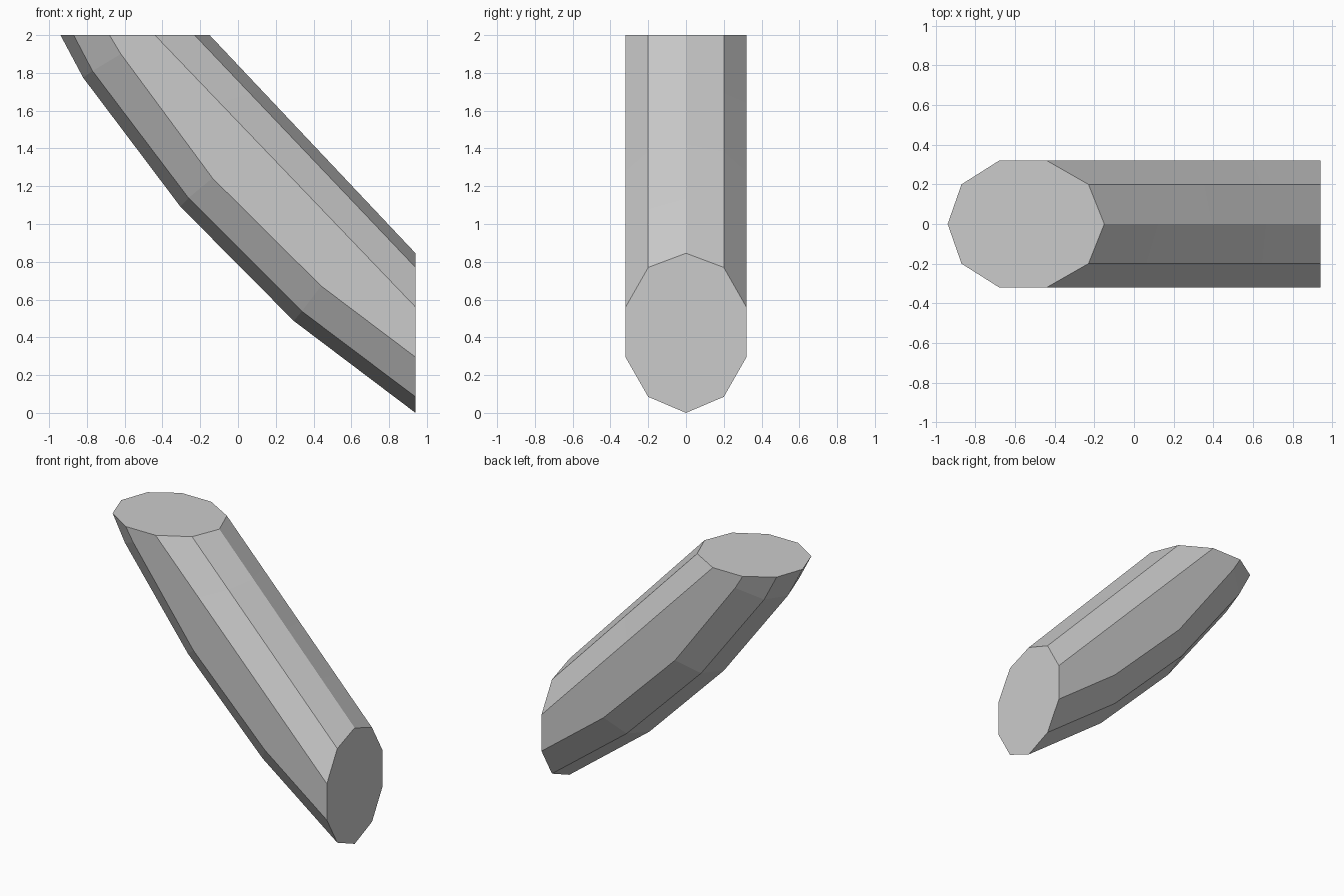
import bpy
import bmesh
from mathutils import Vector

cube = bpy.data.objects.get("Cube")
if cube:
    bpy.data.objects.remove(cube, do_unlink=True)

# Plain grey finish
grey = bpy.data.materials.new("plain_grey")
grey.use_nodes = True
color = (0.6, 0.6, 0.6, 1)
grey.diffuse_color = color
grey.node_tree.nodes["Principled BSDF"].inputs["Base Color"].default_value = color

CENTER, SHOULDER, SIDE = 0, 0.2, 0.32

# Underside edges bend in an arc, from the level top cut to the upright end cut
keel = [(-0.94, 2), (-0.82, 1.775), (-0.305, 1.092), (0.295, 0.487), (0.94, 0)]
low_shoulder = [(-0.87, 2), (-0.77, 1.81), (-0.262, 1.138), (0.338, 0.538), (0.94, 0.085)]
low_side = [(-0.68, 2), (-0.62, 1.9), (-0.135, 1.243), (0.44, 0.672), (0.94, 0.295)]


def straight(start, end):
    """Upper edges run straight between the two cuts."""
    a, b = Vector(start), Vector(end)
    return [tuple(a.lerp(b, i / 4)) for i in range(5)]


high_side = straight((-0.44, 2), (0.94, 0.56))
high_shoulder = straight((-0.23, 2), (0.94, 0.77))
ridge = straight((-0.15, 2), (0.94, 0.845))

# Lengthwise edges in order around the section, mirrored to the other side
half = [(low_shoulder, SHOULDER), (low_side, SIDE),
        (high_side, SIDE), (high_shoulder, SHOULDER)]
rails = ([(keel, CENTER)] + half + [(ridge, CENTER)]
         + [(path, -y) for path, y in reversed(half)])

# Skin the rails and close both cut ends
bm = bmesh.new()
grid = [[bm.verts.new((x, y, z)) for x, z in path] for path, y in rails]
for i, rail in enumerate(grid):
    after = grid[(i + 1) % len(grid)]
    for k in range(len(rail) - 1):
        bm.faces.new((rail[k], after[k], after[k + 1], rail[k + 1]))
for end in (0, -1):
    bm.faces.new([rail[end] for rail in grid])
bmesh.ops.recalc_face_normals(bm, faces=bm.faces)

mesh = bpy.data.meshes.new("slanted_beam")
bm.to_mesh(mesh)
bm.free()
mesh.materials.append(grey)
beam = bpy.data.objects.new("slanted_beam", mesh)
bpy.context.collection.objects.link(beam)
